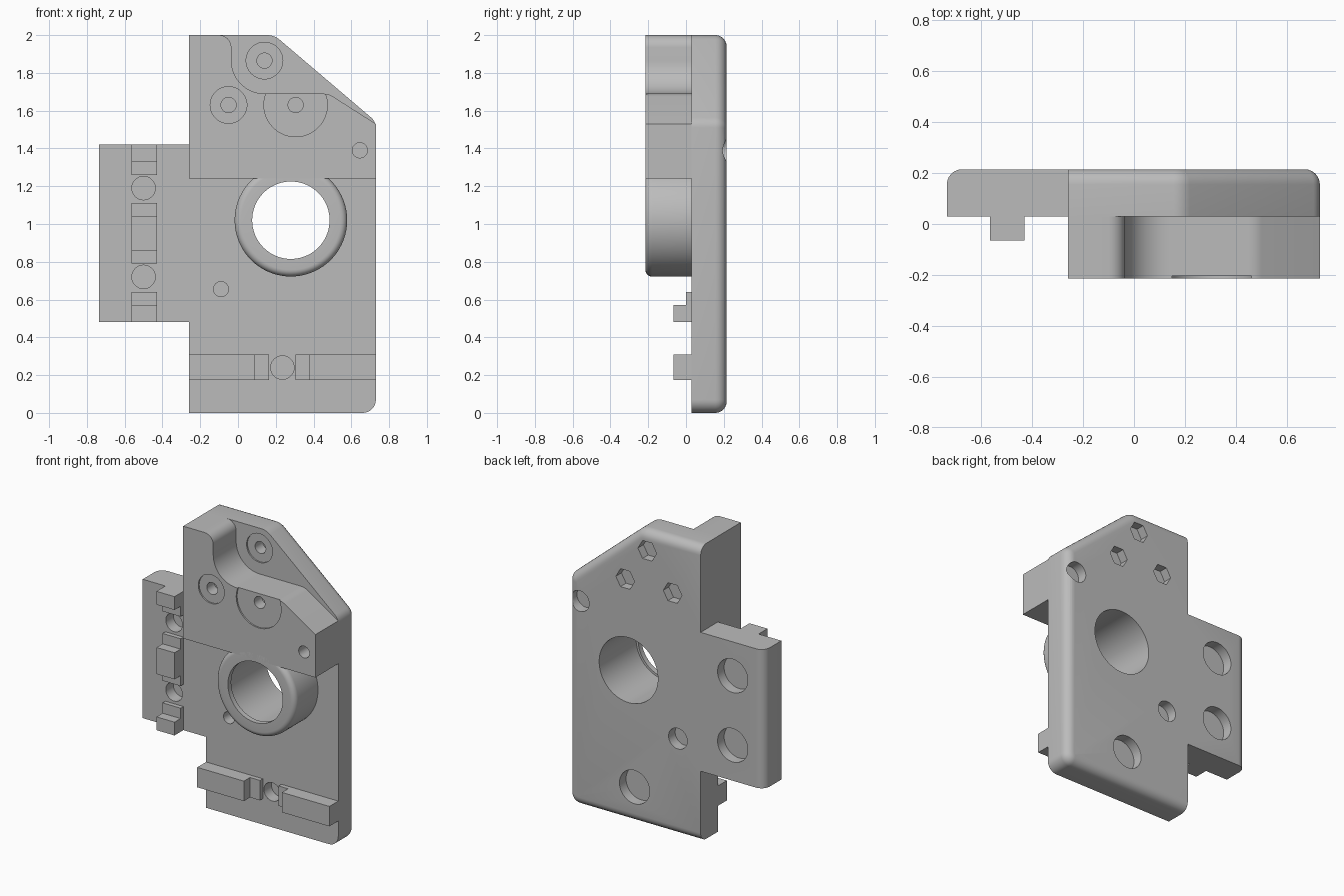
import bpy, bmesh
from math import sin, cos, pi, radians

if "Cube" in bpy.data.objects:
    bpy.data.objects.remove(bpy.data.objects["Cube"])

FRONT, FACE, BACK = -0.215, 0.03, 0.215

grey = bpy.data.materials.new("plain grey")
grey.use_nodes = True
grey.diffuse_color = (0.5, 0.5, 0.5, 1)
grey.node_tree.nodes["Principled BSDF"].inputs["Base Color"].default_value = (0.5, 0.5, 0.5, 1)


def arc(cx, cz, r, a0, a1, n=8):
    angles = [radians(a0 + (a1 - a0) * i / n) for i in range(n + 1)]
    return [(cx + r * cos(a), cz + r * sin(a)) for a in angles]


def circle(cx, cz, r, n=48):
    return arc(cx, cz, r, 0, 360, n)[:-1]


def rect(x0, x1, z0, z1):
    return [(x0, z0), (x1, z0), (x1, z1), (x0, z1)]


def finish(name, bm):
    bmesh.ops.recalc_face_normals(bm, faces=bm.faces)
    mesh = bpy.data.meshes.new(name)
    bm.to_mesh(mesh)
    bm.free()
    mesh.materials.append(grey)
    ob = bpy.data.objects.new(name, mesh)
    bpy.context.collection.objects.link(ob)
    return ob


def prism(name, outline, y0, y1, rounded=None, radius=0.06):
    """Extrude an x-z outline from y0 to y1, rounding chosen back edges."""
    bm = bmesh.new()
    face = bm.faces.new([bm.verts.new((x, y0, z)) for x, z in outline])
    ext = bmesh.ops.extrude_face_region(bm, geom=[face], use_keep_orig=True)
    back = [v for v in ext["geom"] if isinstance(v, bmesh.types.BMVert)]
    bmesh.ops.translate(bm, verts=back, vec=(0, y1 - y0, 0))
    bmesh.ops.recalc_face_normals(bm, faces=bm.faces)
    if rounded:
        edges = [e for e in bm.edges
                 if all(v.co.y > y1 - 0.001 for v in e.verts) and rounded(e)]
        bmesh.ops.bevel(bm, geom=edges, offset=radius, segments=6,
                        profile=0.5, affect="EDGES")
    return finish(name, bm)


def cut(ob, outline, y0, y1):
    cutter = prism("cutter", outline, y0, y1)
    cutter.hide_render = True
    mod = ob.modifiers.new("cut", "BOOLEAN")
    mod.operation, mod.solver, mod.object = "DIFFERENCE", "EXACT", cutter
    bpy.context.view_layer.objects.active = ob
    bpy.ops.object.modifier_apply(modifier=mod.name)
    bpy.data.objects.remove(cutter)


def smooth(ob):
    bpy.ops.object.select_all(action="DESELECT")
    ob.select_set(True)
    bpy.context.view_layer.objects.active = ob
    bpy.ops.object.shade_smooth_by_angle(angle=radians(30))


def rounded_edge(e):
    xs = [v.co.x for v in e.verts]
    return max(xs) > -0.25 or max(xs) < -0.7


# Back plate with side tab and sloped corner
outline = ([(-0.26, 0)] + arc(0.66, 0.07, 0.07, -90, 0)
           + arc(0.66, 1.51, 0.07, 0, 50, 5)
           + arc(0.155, 1.9, 0.1, 50, 90, 5)
           + [(-0.26, 2), (-0.26, 1.42), (-0.735, 1.42), (-0.735, 0.48), (-0.26, 0.48)])
plate = prism("back_plate", outline, FACE, BACK, rounded_edge)

# Stepped front block with scooped upper edge
outline = ([(-0.26, 1.24), (0.73, 1.24), (0.73, 1.53)]
           + arc(0.45, 1.59, 0.1, 59, 90, 5)
           + arc(0.14, 1.865, 0.175, 270, 180, 14)
           + arc(-0.1, 1.935, 0.065, 0, 90)
           + [(-0.26, 2)])
block = prism("front_block", outline, FRONT, FACE)

# Round collar with a thin front lip, revolved about the bore
CX, CZ, LIP, BORE, OUTER, FILLET = 0.28, 1.02, 0.205, 0.22, 0.298, 0.035
profile = [(BORE, FACE), (BORE, FRONT + 0.035), (LIP, FRONT + 0.035), (LIP, FRONT)]
profile += [(OUTER - FILLET + FILLET * sin(a), FRONT + FILLET - FILLET * cos(a))
            for a in [pi / 2 * i / 6 for i in range(7)]]
profile += [(OUTER, FACE)]
bm = bmesh.new()
N = 72
rings = [[bm.verts.new((CX + r * cos(2 * pi * i / N), y, CZ + r * sin(2 * pi * i / N)))
          for i in range(N)] for r, y in profile]
for j, ring in enumerate(rings):
    following = rings[(j + 1) % len(rings)]
    for i in range(N):
        k = (i + 1) % N
        bm.faces.new((ring[i], ring[k], following[k], following[i]))
collar = finish("collar", bm)
cut(plate, circle(CX, CZ, BORE, N), FACE - 0.1, BACK + 0.1)

# Blind magnet and pin holes: narrow at the front, wider at the back
for x, z, r_front, r_back in [(-0.5, 1.19, 0.062, 0.113), (-0.5, 0.72, 0.062, 0.113),
                              (0.235, 0.24, 0.062, 0.113), (-0.09, 0.655, 0.04, 0.07)]:
    cut(plate, circle(x, z, r_front), FACE - 0.1, FACE + 0.08)
    cut(plate, circle(x, z, r_back), BACK - 0.07, BACK + 0.1)
cut(block, circle(0.645, 1.39, 0.04), FRONT - 0.1, FRONT + 0.15)
cut(plate, circle(0.645, 1.39, 0.07), BACK - 0.07, BACK + 0.1)

# Screw holes with shallow washer seats and hexagonal nut pockets behind
for ob, x, z, seat, y in [(plate, 0.14, 1.865, 0.097, FACE),
                          (block, -0.05, 1.63, 0.097, FRONT),
                          (block, 0.305, 1.63, 0.168, FRONT)]:
    cut(ob, circle(x, z, seat), y - 0.1, y + 0.01)
    cut(ob, circle(x, z, 0.04), y - 0.1, y + 0.09)
    cut(plate, circle(x, z, 0.07, 6), BACK - 0.06, BACK + 0.1)

# Guide rails: tall keys with low steps beside the holes
HIGH, LOW = -0.065, 0.0
for part, z0, z1, top in [("upper_key", 1.33, 1.42, HIGH), ("upper_step", 1.26, 1.33, LOW),
                          ("middle_key", 0.86, 1.04, HIGH), ("middle_high_step", 1.04, 1.11, LOW),
                          ("middle_low_step", 0.79, 0.86, LOW),
                          ("lower_key", 0.48, 0.57, HIGH), ("lower_step", 0.57, 0.64, LOW)]:
    prism("side_rail_" + part, rect(-0.565, -0.43, z0, z1), top, FACE)
for part, x0, x1, top in [("right_key", -0.26, 0.09, HIGH), ("right_step", 0.09, 0.165, LOW),
                          ("left_step", 0.305, 0.375, LOW), ("left_key", 0.375, 0.73, HIGH)]:
    prism("bottom_rail_" + part, rect(x0, x1, 0.175, 0.31), top, FACE)

for ob in (plate, block, collar):
    smooth(ob)
